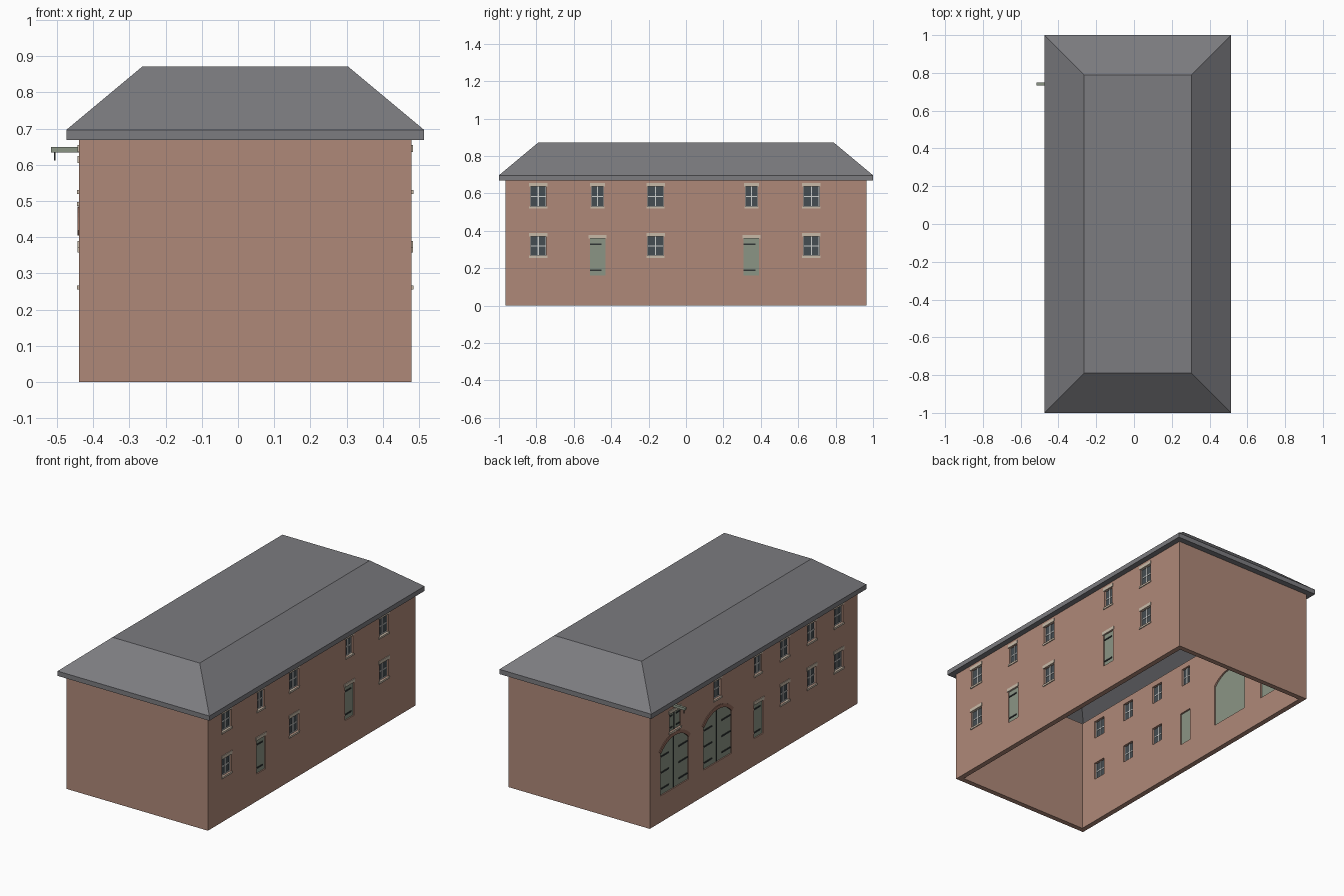
import bpy, bmesh, math

cube = bpy.data.objects.get("Cube")
if cube:
    bpy.data.objects.remove(cube, do_unlink=True)


def material(name, r, g, b):
    m = bpy.data.materials.new(name)
    m.use_nodes = True
    m.diffuse_color = (r, g, b, 1)
    m.node_tree.nodes["Principled BSDF"].inputs["Base Color"].default_value = (r, g, b, 1)
    return m


brick = material("brick", .43, .25, .19)
arch_brick = material("dark red brick", .30, .15, .11)
slate = material("roof slate", .20, .20, .215)
stone = material("pale stone", .58, .49, .39)
green = material("green paint", .26, .30, .235)
glass = material("dark glass", .06, .075, .085)
white = material("white paint", .60, .61, .60)
iron = material("black iron", .03, .035, .035)

# Wall dimensions
X0, X1, Y, TOP, THICK = -.44, .48, .965, .67, .03
parts = {}  # part name -> (bmesh, material)


def prism(part, mat, side, pts, d0, d1):
    """Extrude a (y, z) outline between two depths measured outwards from a side wall."""
    bm = parts.setdefault(part, (bmesh.new(), mat))[0]
    face_x = X1 if side > 0 else X0
    rings = [[bm.verts.new((face_x + side * d, y, z)) for y, z in pts] for d in (d0, d1)]
    bm.faces.new(rings[0])
    bm.faces.new(rings[1][::-1])
    for i in range(len(pts)):
        j = (i + 1) % len(pts)
        bm.faces.new((rings[0][i], rings[1][i], rings[1][j], rings[0][j]))


def slab(part, mat, side, y, w, z0, z1, d0, d1):
    h = w / 2
    prism(part, mat, side, [(y - h, z0), (y + h, z0), (y + h, z1), (y - h, z1)], d0, d1)


def cut(side, pts):
    prism("opening_cutter", None, side, pts, -THICK - .02, .02)


def rect(y, w, z0, z1):
    return [(y - w / 2, z0), (y + w / 2, z0), (y + w / 2, z1), (y - w / 2, z1)]


def dressings(side, y, w, z0, z1, sill=True):
    slab("stone_lintels", stone, side, y, w + .014, z1, z1 + .019, -.015, .004)
    if sill:
        slab("stone_sills", stone, side, y, w + .012, z0 - .011, z0, -.015, .005)


def window(side, y, w, z0, z1):
    cut(side, rect(y, w, z0, z1))
    slab("window_panes", glass, side, y, w, z0, z1, -.016, -.012)
    mid = (z0 + z1) / 2
    slab("glazing_bars", white, side, y, .006, z0, z1, -.019, -.008)
    slab("glazing_bars", white, side, y, w, mid - .003, mid + .003, -.018, -.009)
    for s in (-1, 1):
        slab("window_frames", white, side, y + s * (w / 2 - .0015), .003, z0, z1, -.019, -.009)
    slab("window_frames", white, side, y, w, z0, z0 + .004, -.018, -.0085)
    dressings(side, y, w, z0, z1)


def straps(side, hinge_y, direction, length, heights):
    for z in heights:
        slab("strap_hinges", iron, side, hinge_y + direction * length / 2, length,
             z - .004, z + .004, -.009, -.003)


def door(side, y):
    w, z0, z1 = .083, .16, .358
    cut(side, rect(y, w, z0, z1))
    slab("plank_doors", green, side, y, w, z0, z1, -.02, -.007)
    straps(side, y - side * w / 2, side, .064, (.19, .327))
    dressings(side, y, w, z0, z1, sill=False)


def double_leaves(side, y, w, pts, z0, z1, strap, heights):
    cut(side, pts)
    prism("double_doors", green, side, pts, -.02, -.007)
    slab("door_seams", iron, side, y, .005, z0, z1, -.008, -.005)
    for s in (-1, 1):
        straps(side, y + s * w / 2, -s, strap, heights)


def arched_door(side, y):
    half, base, spring, rise, ring = .13, .155, .405, .06, .02
    radius = (half ** 2 + rise ** 2) / (2 * rise)
    cz, sweep = spring + rise - radius, math.asin(half / radius)
    def arc(r):
        angles = [sweep * (1 - i / 6) for i in range(13)]
        return [(y + r * math.sin(a), cz + r * math.cos(a)) for a in angles]
    inner, outer = arc(radius), arc(radius + ring)
    pts = [(y - half, base), (y + half, base)] + inner
    double_leaves(side, y, 2 * half, pts, base, spring + rise, .085, (.19, .285, .38))
    # Voussoir ring over the arch
    for i in range(len(inner) - 1):
        prism("brick_arches", arch_brick, side,
              [inner[i], outer[i], outer[i + 1], inner[i + 1]], -.004, .004)


# Right-hand elevation
for y in (-.79, -.163, .67):
    window(1, y, .085, .53, .636)
    window(1, y, .085, .267, .37)
for y in (-.473, .35):
    window(1, y, .065, .53, .636)
    door(1, y)

# Left-hand elevation with the cart doors and loft hatch
for y in (-.29, -.54, -.79):
    window(-1, y, .08, .53, .636)
    window(-1, y, .08, .267, .37)
for y in (-.043, .335):
    window(-1, y, .065, .53, .636)
door(-1, -.047)
for y in (.335, .735):
    arched_door(-1, y)
double_leaves(-1, .73, .105, rect(.73, .105, .497, .605), .497, .605, .035, (.517, .585))
dressings(-1, .73, .105, .497, .605)

# Hoist beam and hook
slab("hoist_beam", green, -1, .742, .015, .634, .649, -.02, .077)
slab("hoist_hook", iron, -1, .742, .005, .612, .634, .065, .069)


def finish(name, bm, mat):
    bmesh.ops.recalc_face_normals(bm, faces=bm.faces)
    me = bpy.data.meshes.new(name)
    bm.to_mesh(me)
    bm.free()
    if mat:
        me.materials.append(mat)
    ob = bpy.data.objects.new(name, me)
    bpy.context.scene.collection.objects.link(ob)
    return ob


def ring(bm, x0, x1, y, z):
    return [bm.verts.new(p) for p in ((x0, -y, z), (x1, -y, z), (x1, y, z), (x0, y, z))]


def bridge(bm, rings):
    for a, b in zip(rings, rings[1:]):
        for i in range(4):
            j = (i + 1) % 4
            bm.faces.new((a[i], a[j], b[j], b[i]))


objects = {n: finish(n, bm, mat) for n, (bm, mat) in parts.items()}

# Hollow walls, open at the bottom
bm = bmesh.new()
outer = [ring(bm, X0, X1, Y, z) for z in (0, TOP)]
inner = [ring(bm, X0 + THICK, X1 - THICK, Y - THICK, z) for z in (TOP, 0)]
bridge(bm, outer + inner + outer[:1])
walls = finish("brick_walls", bm, brick)

# Cut the openings through the walls
cutter = objects["opening_cutter"]
cutter.hide_render = True
mod = walls.modifiers.new("openings", 'BOOLEAN')
mod.operation, mod.solver, mod.object = 'DIFFERENCE', 'EXACT', cutter
bpy.context.view_layer.update()
evaluated = walls.evaluated_get(bpy.context.evaluated_depsgraph_get())
cut_mesh = bpy.data.meshes.new_from_object(evaluated)
walls.modifiers.clear()
walls.data = cut_mesh
bpy.data.objects.remove(cutter, do_unlink=True)

# Hipped roof with flat top, fascia and soffit
bm = bmesh.new()
roof = [ring(bm, X0 + THICK, X1 - THICK, Y - THICK, .669),
        ring(bm, -.474, .514, 1, .669),
        ring(bm, -.474, .514, 1, .697),
        ring(bm, -.264, .304, .79, .872)]
bridge(bm, roof)
bm.faces.new(roof[-1])
finish("hipped_roof", bm, slate)
